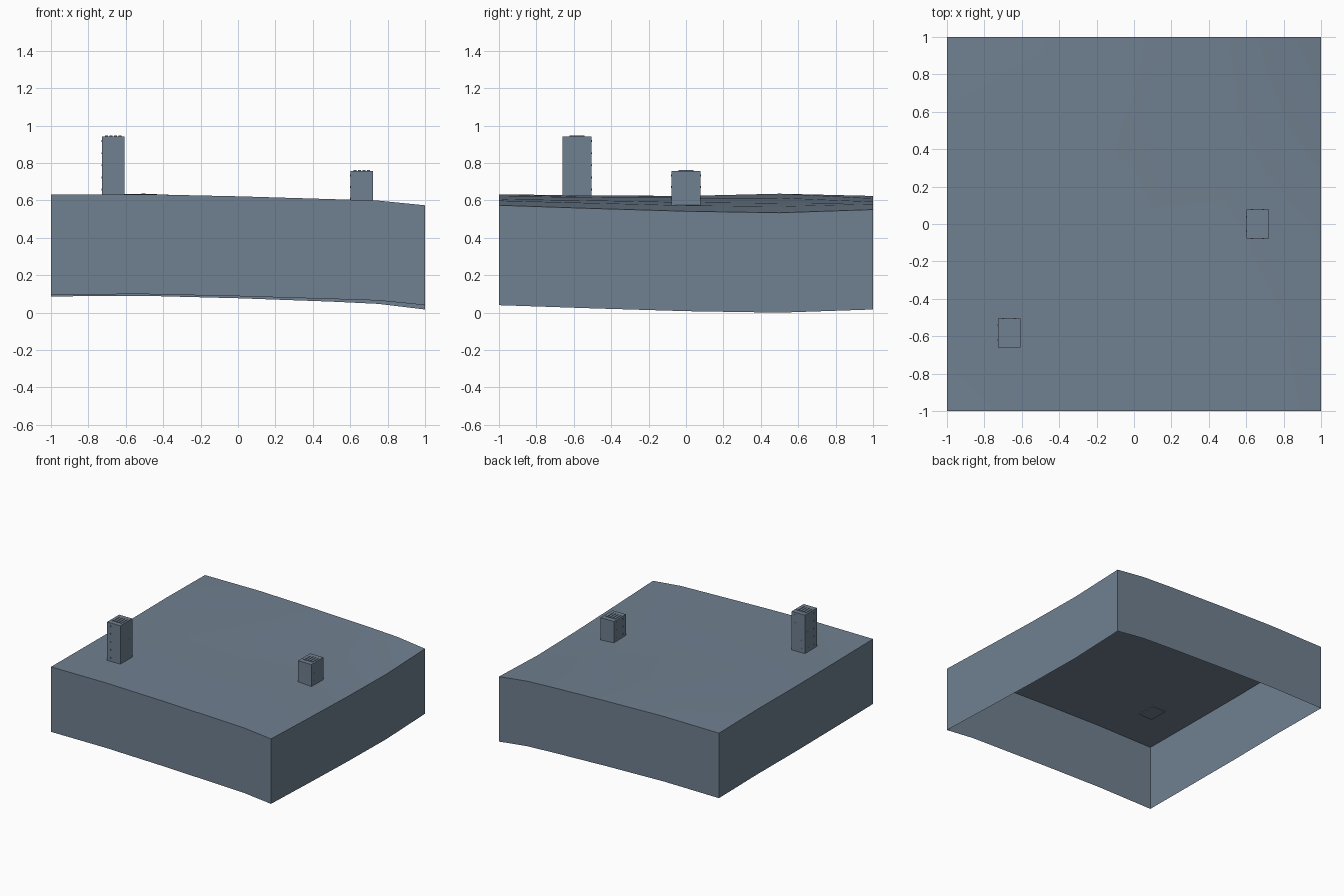
import bpy
import bmesh
from math import radians

cube = bpy.data.objects.get("Cube")
if cube:
    bpy.data.objects.remove(cube, do_unlink=True)

slate = bpy.data.materials.new("slate_grey")
slate.use_nodes = True
COLOUR = (0.162, 0.216, 0.279, 1)
slate.diffuse_color = COLOUR
slate.node_tree.nodes["Principled BSDF"].inputs["Base Color"].default_value = COLOUR


def finish(bm, name):
    mesh = bpy.data.meshes.new(name)
    bm.to_mesh(mesh)
    bm.free()
    mesh.materials.append(slate)
    obj = bpy.data.objects.new(name, mesh)
    bpy.context.collection.objects.link(obj)
    return obj


def add_box(bm, low, high):
    verts = bmesh.ops.create_cube(bm, size=1)["verts"]
    for v in verts:
        for i in range(3):
            v.co[i] = (low[i] + high[i]) / 2 + v.co[i] * (high[i] - low[i])


# Terrain block: gently rolling top, vertical skirt, open underneath
COLUMNS = (-1, -0.5, 0, 0.5, 0.75, 1)
HEIGHTS = {
    -1: (0.631, 0.633, 0.622, 0.607, 0.599, 0.574),
    -0.5: (0.627, 0.626, 0.617, 0.600, 0.586, 0.557),
    0: (0.624, 0.624, 0.614, 0.590, 0.573, 0.542),
    0.5: (0.627, 0.636, 0.614, 0.585, 0.568, 0.534),
    1: (0.621, 0.624, 0.611, 0.593, 0.581, 0.551),
}
DEPTH = 0.534

bm = bmesh.new()
rows = [[bm.verts.new((x, y, z)) for x, z in zip(COLUMNS, row)]
        for y, row in HEIGHTS.items()]
for near, far in zip(rows, rows[1:]):
    for i in range(len(COLUMNS) - 1):
        bm.faces.new((near[i], near[i + 1], far[i + 1], far[i]))
border = [e for e in bm.edges if e.is_boundary]
skirt = bmesh.ops.extrude_edge_only(bm, edges=border)["geom"]
for v in skirt:
    if isinstance(v, bmesh.types.BMVert):
        v.co.z -= DEPTH
bmesh.ops.recalc_face_normals(bm, faces=bm.faces[:])
# The top face must look upwards
bm.normal_update()
if bm.faces[0].normal.z < 0:
    bmesh.ops.reverse_faces(bm, faces=bm.faces[:])
terrain = finish(bm, "terrain_block")
bpy.context.view_layer.objects.active = terrain
terrain.select_set(True)
bpy.ops.object.shade_smooth_by_angle(angle=radians(30))
terrain.select_set(False)


# Towers with roof slats and tiny window plates
def tower(name, x, y, base, top, floors):
    half_x, half_y, proud = 0.06, 0.078, 0.001
    bm = bmesh.new()
    add_box(bm, (x - half_x, y - half_y, base), (x + half_x, y + half_y, top))
    finish(bm, name + "_body")

    bm = bmesh.new()
    for i in range(4):
        sx = x + (i - 1.5) * 0.024
        add_box(bm, (sx - 0.008, y - 0.04, top), (sx + 0.008, y + 0.04, top + 0.004))
    finish(bm, name + "_roof_slats")

    bm = bmesh.new()
    for f in range(floors):
        z = base + (top - base) * (f + 0.6) / floors
        for side in (-1, 1):
            wx, wy = x + side * 0.03, y + side * 0.04
            add_box(bm, (wx - 0.004, y - half_y - proud, z - 0.005),
                    (wx + 0.004, y + half_y + proud, z + 0.005))
            add_box(bm, (x - half_x - proud, wy - 0.004, z - 0.005),
                    (x + half_x + proud, wy + 0.004, z + 0.005))
    finish(bm, name + "_windows")


tower("tall_tower", -0.668, -0.582, 0.62, 0.943, 5)
tower("short_tower", 0.661, 0, 0.573, 0.758, 3)
